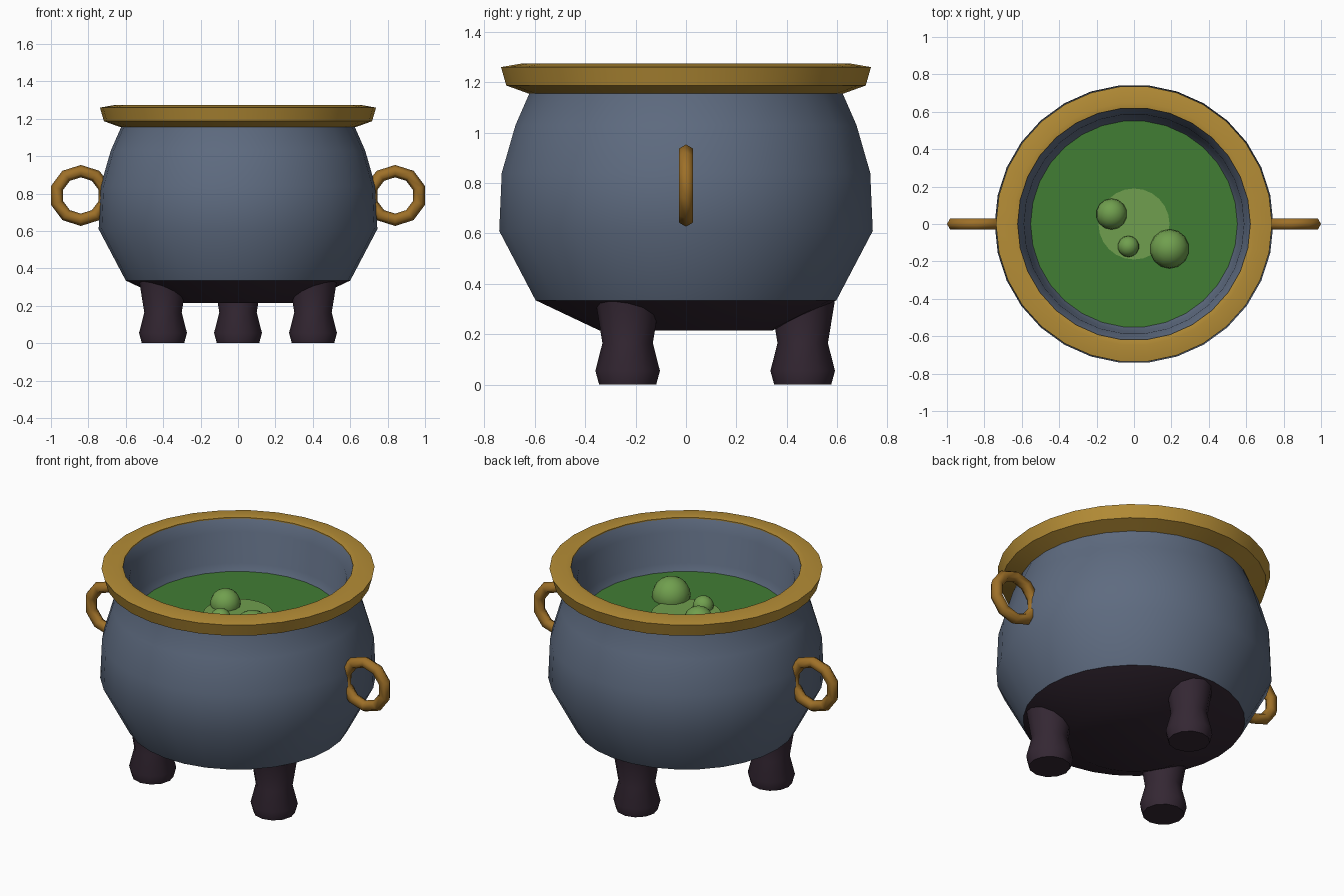
import bpy, math
from math import sin, cos, pi

if "Cube" in bpy.data.objects:
    bpy.data.objects.remove(bpy.data.objects["Cube"])


def srgb(*c):
    return [((v / 255 + 0.055) / 1.055) ** 2.4 for v in c] + [1.0]


def material(name, *c):
    m = bpy.data.materials.new(name)
    m.diffuse_color = srgb(*c)
    m.use_nodes = True
    m.node_tree.nodes["Principled BSDF"].inputs["Base Color"].default_value = m.diffuse_color
    return m


IRON = material("blue grey iron", 94, 107, 128)
DARK = material("dark iron", 52, 39, 51)
GOLD = material("rim gold", 181, 141, 54)
BRASS = material("handle brass", 158, 112, 40)
BREW = material("green brew", 65, 125, 52)
FROTH = material("pale green froth", 112, 159, 78)


def finish(ob, mat, angle=42):
    ob.data.materials.append(mat)
    bpy.ops.object.select_all(action='DESELECT')
    ob.select_set(True)
    bpy.context.view_layer.objects.active = ob
    bpy.ops.object.shade_smooth_by_angle(angle=math.radians(angle))
    return ob


def lathe(name, profile, n, mat, loc=(0, 0, 0), closed=False, cap_start=False, cap_end=False, angle=42):
    """Revolve (radius, height) points, listed bottom-outside to top, round z."""
    verts = [(r * cos(2 * pi * i / n), r * sin(2 * pi * i / n), z)
             for r, z in profile for i in range(n)]
    k = len(profile)
    faces = []
    for j in range(k if closed else k - 1):
        a, b = j * n, ((j + 1) % k) * n
        for i in range(n):
            i2 = (i + 1) % n
            faces.append((a + i, a + i2, b + i2, b + i))
    if cap_start:
        faces.append(tuple(reversed(range(n))))
    if cap_end:
        faces.append(tuple(range((k - 1) * n, k * n)))
    me = bpy.data.meshes.new(name)
    me.from_pydata(verts, [], faces)
    ob = bpy.data.objects.new(name, me)
    ob.location = loc
    bpy.context.collection.objects.link(ob)
    return finish(ob, mat, angle)


N = 30
LIQUID = 0.98

# pot wall: outside up, over the lip, down the inside to the brew
lathe("pot_body", [(0.60, 0.335), (0.745, 0.61), (0.735, 0.84), (0.68, 1.03), (0.625, 1.155),
                   (0.625, 1.268), (0.588, 1.20), (0.575, 1.02), (0.55, LIQUID - 0.005)], N, IRON)

# dark underside
lathe("pot_base", [(0.345, 0.215), (0.60, 0.335)], N, DARK, cap_start=True)

# gold rim
lathe("rim", [(0.628, 1.155), (0.717, 1.187), (0.738, 1.26), (0.65, 1.275), (0.622, 1.27)],
      N, GOLD, closed=True, angle=35)

# brew surface and pale patch
lathe("brew", [(0.562, LIQUID - 0.01), (0.562, LIQUID)], N, BREW, cap_start=True, cap_end=True)
lathe("froth_patch", [(0.19, LIQUID), (0.19, LIQUID + 0.006)], 24, FROTH, cap_end=True)

# bubbles
for i, (x, y, r) in enumerate([(-0.12, 0.053, 0.083), (0.19, -0.133, 0.105), (-0.03, -0.12, 0.057)]):
    bpy.ops.mesh.primitive_uv_sphere_add(segments=14, ring_count=10, radius=r,
                                         location=(x, y, LIQUID + 0.015))
    ob = bpy.context.object
    ob.name = f"bubble_{i + 1}"
    finish(ob, FROTH)

# three feet
for i in range(3):
    a = pi / 2 + i * 2 * pi / 3
    lathe(f"foot_{i + 1}", [(0.113, 0), (0.128, 0.055), (0.10, 0.165), (0.127, 0.33)], 12, DARK,
          loc=(0.463 * cos(a), 0.463 * sin(a), 0), cap_start=True, cap_end=True)

# ring handles, a lathed ring stood upright with a corner at the top
for side, name in ((1, "right_handle"), (-1, "left_handle")):
    ring = [(0.13 + 0.033 * cos(t * pi / 3), 0.033 * sin(t * pi / 3)) for t in range(6)]
    ob = lathe(name, ring, 10, BRASS, closed=True, angle=65)
    ob.rotation_euler = (pi / 2, pi / 2, 0)
    ob.scale = (1, 1.03, 1)
    ob.location = (side * 0.84, 0, 0.79)
